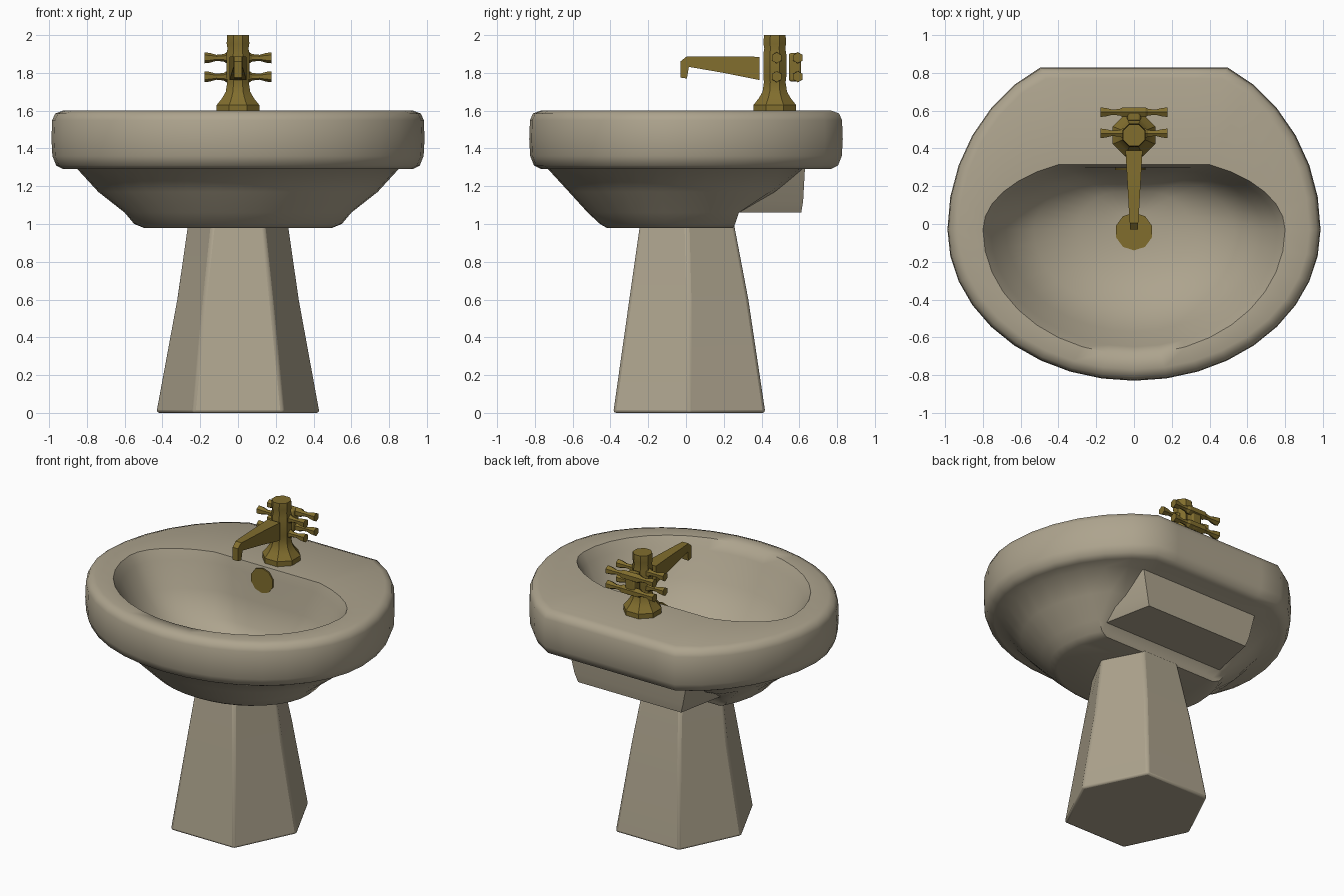
import bpy
import bmesh
import math
from mathutils import Vector

cube = bpy.data.objects.get("Cube")
if cube:
    bpy.data.objects.remove(cube, do_unlink=True)


def material(name, color):
    m = bpy.data.materials.new(name)
    m.use_nodes = True
    m.diffuse_color = (*color, 1)
    m.node_tree.nodes["Principled BSDF"].inputs["Base Color"].default_value = (*color, 1)
    return m


CERAMIC = material("warm grey ceramic", (0.42, 0.37, 0.27))
BRASS = material("aged brass", (0.22, 0.155, 0.027))


def loft(name, rings, mat, angle=40, bevel=0):
    """Skin a stack of equal-length point rings and cap both ends."""
    bm = bmesh.new()
    loops = [[bm.verts.new(p) for p in ring] for ring in rings]
    n = len(loops[0])
    for a, b in zip(loops, loops[1:]):
        for i in range(n):
            j = (i + 1) % n
            bm.faces.new((a[i], a[j], b[j], b[i]))
    bm.faces.new(loops[0])
    bm.faces.new(loops[-1])
    bmesh.ops.recalc_face_normals(bm, faces=bm.faces)
    mesh = bpy.data.meshes.new(name)
    bm.to_mesh(mesh)
    bm.free()
    obj = bpy.data.objects.new(name, mesh)
    bpy.context.collection.objects.link(obj)
    mesh.materials.append(mat)
    if bevel:
        mod = obj.modifiers.new("soft edges", "BEVEL")
        mod.width = bevel
        mod.segments = 2
    bpy.ops.object.select_all(action="DESELECT")
    obj.select_set(True)
    bpy.context.view_layer.objects.active = obj
    bpy.ops.object.shade_smooth_by_angle(angle=math.radians(angle))
    return obj


def d_ring(half, front, bulge, back, z, n=36):
    """Oval with a straight back edge."""
    cy = -0.03
    pts = []
    for i in range(n):
        t = math.tau * i / n
        s = math.sin(t)
        y = cy + s * (bulge if s > 0 else cy - front)
        pts.append((half * math.cos(t), min(y, back), z))
    return pts


def circle(center, axis, radius, n=8):
    """Ring of points around an axis."""
    rot = Vector(axis).to_track_quat("Z", "Y")
    return [Vector(center) + rot @ Vector((radius * math.cos(math.tau * (i + 0.5) / n),
                                           radius * math.sin(math.tau * (i + 0.5) / n), 0))
            for i in range(n)]


def trapezoid(x0, y0, x1, y1, z):
    return [(-x0, y0, z), (x0, y0, z), (x1, y1, z), (-x1, y1, z)]


# Basin: underside, rounded rim, deck and hollow bowl in one skin
under = [(0.50, -0.42, 0.58, 0.25, 0.98), (0.55, -0.455, 0.60, 0.26, 1.0),
         (0.60, -0.52, 0.62, 0.28, 1.06), (0.74, -0.62, 0.74, 0.47, 1.17),
         (0.85, -0.73, 0.82, 0.62, 1.29)]
rim = [(0.065, 1.29), (0.025, 1.31), (0.005, 1.36), (0, 1.45),
       (0.004, 1.55), (0.02, 1.585), (0.06, 1.60)]
bowl = [(0.80, -0.69, 0.40, 0.315, 1.595), (0.76, -0.65, 0.38, 0.30, 1.53),
        (0.68, -0.57, 0.35, 0.28, 1.36), (0.53, -0.45, 0.30, 0.24, 1.20),
        (0.30, -0.28, 0.22, 0.17, 1.11), (0.10, -0.13, 0.10, 0.07, 1.08)]
basin = [d_ring(*r) for r in under]
basin += [d_ring(0.988 - d, -0.83 + d, 1.0 - d, 0.83 - d, z) for d, z in rim]
basin += [d_ring(*r) for r in bowl]
loft("basin", basin, CERAMIC, 55)

# Mounting block under the back of the basin
loft("rear_mounting_block",
     [trapezoid(0.46, 0.265, 0.39, 0.61, 1.06), trapezoid(0.50, 0.28, 0.41, 0.62, 1.12),
      trapezoid(0.58, 0.33, 0.45, 0.63, 1.30)], CERAMIC, 30)


# Six-sided flared pedestal
def hexagon(side, corner, front, back, z):
    mid = (front + back) / 2
    return [(-side, mid, z), (-corner, front, z), (corner, front, z),
            (side, mid, z), (corner, back, z), (-corner, back, z)]


loft("pedestal", [hexagon(0.435, 0.24, -0.385, 0.42, 0),
                  hexagon(0.325, 0.18, -0.30, 0.33, 0.6),
                  hexagon(0.265, 0.135, -0.24, 0.25, 1.02)], CERAMIC, 35, 0.015)

# Drain in the bowl and overflow plate on its back wall
loft("drain", [circle((0, -0.04, z), (0, 0, 1), 0.1, 10) for z in (1.08, 1.088)], BRASS)
loft("overflow_plate", [circle((-0.02, y, 1.51), (0, 1, 0), 0.085, 10)
                        for y in (0.287, 0.296)], BRASS)

# Tap column with a stepped foot and cap
FY = 0.47
column = [(1.59, 0.122), (1.63, 0.122), (1.665, 0.092), (1.70, 0.07), (1.75, 0.062),
          (1.78, 0.066), (1.90, 0.066), (1.93, 0.06), (1.955, 0.065), (2.0, 0.062)]
loft("tap_column", [circle((0, FY, z), (0, 0, 1), r) for z, r in column], BRASS, 25)

# Tapered spout with a downturned tip: y, half width, bottom, top
spout = [(0.39, 0.045, 1.762, 1.885), (0.2, 0.034, 1.80, 1.888),
         (0.015, 0.024, 1.832, 1.888), (0.005, 0.022, 1.77, 1.888),
         (-0.03, 0.02, 1.775, 1.86)]
loft("spout", [[(-w, y, a), (w, y, a), (w, y, b), (-w, y, b)] for y, w, a, b in spout],
     BRASS, 25)

# Rear valve block
loft("valve_block", [[(-0.035, y, 1.755), (0.035, y, 1.755), (0.035, y, 1.905),
                      (-0.035, y, 1.905)] for y in (0.545, 0.61)], BRASS, 25, 0.01)

# Flared handle bars, two heights at the column and at the rear block
flare = [(-0.178, 0.029), (-0.15, 0.026), (-0.115, 0.016), (-0.075, 0.02), (-0.06, 0.03)]
flare += [(-x, r) for x, r in reversed(flare)]
for place, y in (("front", FY + 0.01), ("rear", 0.592)):
    for level, z in (("lower", 1.78), ("upper", 1.88)):
        loft(f"{place}_{level}_handle",
             [circle((x, y, z), (1, 0, 0), r, 6) for x, r in flare], BRASS, 25)
